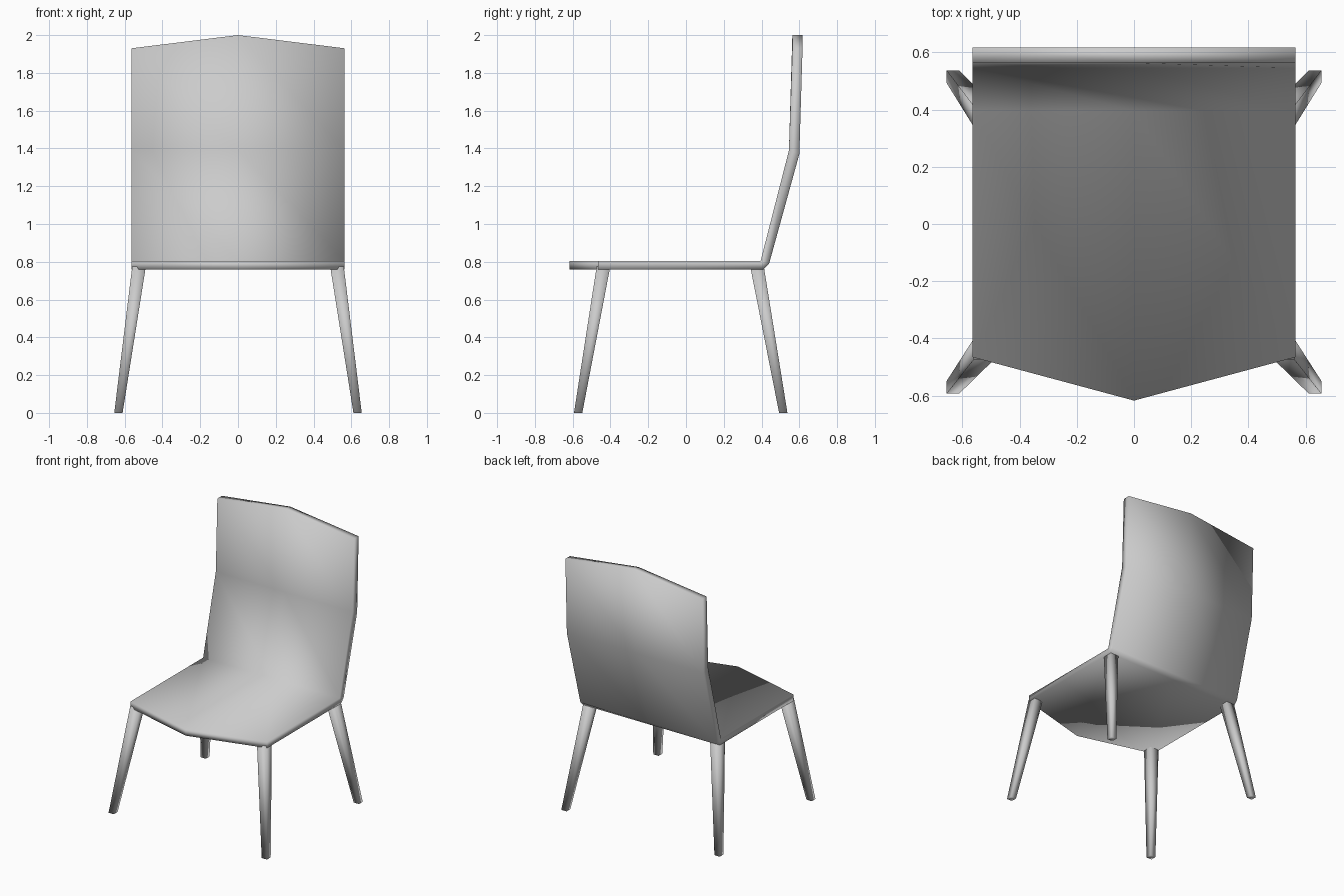
import bpy
import bmesh

cube = bpy.data.objects.get("Cube")
if cube:
    bpy.data.objects.remove(cube)

grey = bpy.data.materials.new("light_grey")
grey.use_nodes = True
colour = (0.6, 0.6, 0.6, 1)
grey.diffuse_color = colour
grey.node_tree.nodes["Principled BSDF"].inputs["Base Color"].default_value = colour


def finish(name, bm):
    bmesh.ops.recalc_face_normals(bm, faces=bm.faces)
    mesh = bpy.data.meshes.new(name)
    bm.to_mesh(mesh)
    bm.free()
    mesh.materials.append(grey)
    mesh.shade_smooth()
    obj = bpy.data.objects.new(name, mesh)
    bpy.context.collection.objects.link(obj)


# Bent shell: one closed side profile (y, z) swept over three columns,
# with the seat nose and the top edge peaked at the middle column
def shell_profile(nose, crest):
    return [(nose, 0.76), (0.41, 0.76), (0.44, 0.79), (0.6, 1.37), (0.617, crest),
            (0.563, crest), (0.545, 1.39), (0.395, 0.805), (nose, 0.805)]


bm = bmesh.new()
columns = []
for x, nose, crest in ((-0.565, -0.465, 1.93), (0, -0.617, 2), (0.565, -0.465, 1.93)):
    columns.append([bm.verts.new((x, y, z)) for y, z in shell_profile(nose, crest)])
count = len(columns[0])
for a, b in zip(columns, columns[1:]):
    for i in range(count):
        j = (i + 1) % count
        bm.faces.new((a[i], a[j], b[j], b[i]))
# Side edges of the shell, as quads and one bend triangle
for c in (columns[0], columns[2]):
    for ids in ((0, 1, 7, 8), (1, 2, 7), (2, 3, 6, 7), (3, 4, 5, 6)):
        bm.faces.new([c[i] for i in ids])
finish("seat_and_back", bm)


# Tapered, splayed square leg
def leg(name, foot, top):
    bm = bmesh.new()
    rings = []
    for (x, y), z, r in ((foot, 0, 0.022), (top, 0.775, 0.036)):
        rings.append([bm.verts.new((x + sx * r, y + sy * r, z))
                      for sx, sy in ((-1, -1), (1, -1), (1, 1), (-1, 1))])
    low, high = rings
    for i in range(4):
        j = (i + 1) % 4
        bm.faces.new((low[i], low[j], high[j], high[i]))
    bm.faces.new(low)
    bm.faces.new(high)
    finish(name, bm)


for side, s in (("left", 1), ("right", -1)):
    leg("front_leg_" + side, (s * 0.633, -0.571), (s * 0.524, -0.437))
    leg("rear_leg_" + side, (s * 0.633, 0.515), (s * 0.524, 0.376))
